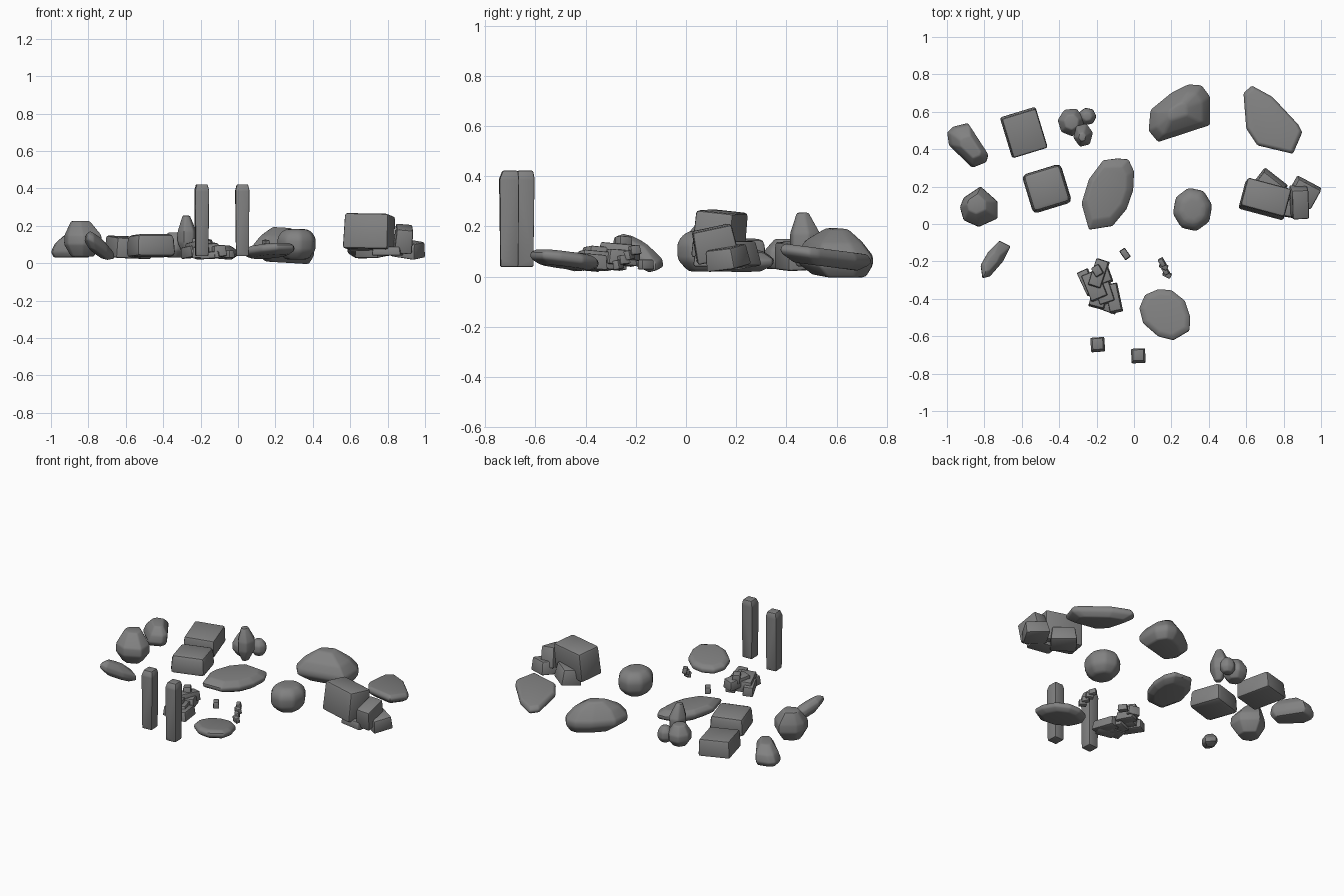
import bpy, bmesh
from math import radians, cos, sin, pi
from mathutils import Matrix, Euler, Vector

if "Cube" in bpy.data.objects:
    bpy.data.objects.remove(bpy.data.objects["Cube"])

stone = bpy.data.materials.new("dark_stone")
stone.diffuse_color = (.22, .22, .22, 1)
stone.use_nodes = True
stone.node_tree.nodes["Principled BSDF"].inputs["Base Color"].default_value = stone.diffuse_color


def finish(name, bm, bevel):
    """Convex hull, merge flat faces, soften edges, smooth shade."""
    geo = bmesh.ops.convex_hull(bm, input=bm.verts[:])
    junk = [v for v in geo['geom_interior'] if isinstance(v, bmesh.types.BMVert)]
    bmesh.ops.delete(bm, geom=list(set(junk)), context='VERTS')
    bmesh.ops.dissolve_limit(bm, angle_limit=radians(8), verts=bm.verts[:], edges=bm.edges[:])
    bmesh.ops.bevel(bm, geom=bm.edges[:], offset=bevel, segments=2, profile=0.5,
                    affect='EDGES', clamp_overlap=True)
    bmesh.ops.recalc_face_normals(bm, faces=bm.faces[:])
    me = bpy.data.meshes.new(name)
    bm.to_mesh(me)
    bm.free()
    me.materials.append(stone)
    ob = bpy.data.objects.new(name, me)
    bpy.context.collection.objects.link(ob)
    bpy.ops.object.select_all(action='DESELECT')
    ob.select_set(True)
    bpy.context.view_layer.objects.active = ob
    bpy.ops.object.shade_smooth_by_angle(angle=radians(30))
    return ob


def boulder(name, outline, layers, tilt=(0, 0), bevel=0.008):
    """Plan outline stacked in layers (z, scale, dx, dy), sheared by tilt."""
    cx = sum(p[0] for p in outline) / len(outline)
    cy = sum(p[1] for p in outline) / len(outline)
    bm = bmesh.new()
    for z, s, dx, dy in layers:
        for x, y in outline:
            ox, oy = (x - cx) * s * 1.01 + dx, (y - cy) * s * 1.01 + dy
            bm.verts.new((cx + ox, cy + oy, z + tilt[0] * ox + tilt[1] * oy))
    return finish(name, bm, bevel)


def ring(cx, cy, rx, ry, n=7, rot=0):
    return [(cx + rx * cos(rot + 2 * pi * i / n), cy + ry * sin(rot + 2 * pi * i / n)) for i in range(n)]


def block(name, loc, size, rot=(0, 0, 0), taper=0.95, bevel=0.01):
    """Chipped box with a slightly smaller top."""
    bm = bmesh.new()
    m = Matrix.Translation(loc) @ Euler([radians(a) for a in rot]).to_matrix().to_4x4()
    for sx in (-.5, .5):
        for sy in (-.5, .5):
            for sz in (-.5, .5):
                t = taper if sz > 0 else 1
                bm.verts.new(m @ Vector((sx * size[0] * t, sy * size[1] * t, sz * size[2])))
    return finish(name, bm, bevel)


# standing pillars
for name, x, y, r in (("left_pillar", -.194, -.645, 4), ("front_pillar", .023, -.705, 2)):
    p = ring(x, y, .051, .053, 4, pi / 4 + radians(r))
    boulder(name, p, [(.038, .92, 0, 0), (.07, 1.03, 0, 0), (.39, 1.03, 0, 0), (.422, .8, 0, .004)], bevel=.006)

# left boulders
boulder("back_left_boulder",
        [(-1, .49), (-.97, .52), (-.89, .54), (-.78, .37), (-.79, .33), (-.865, .30), (-.99, .42)],
        [(.03, .85, 0, 0), (.06, 1, 0, 0), (.105, .9, .01, 0), (.15, .5, .02, -.01)])
boulder("left_boulder",
        [(-.93, .09), (-.91, .14), (-.82, .2), (-.73, .12), (-.73, .03), (-.83, -.015), (-.91, .02)],
        [(.035, .6, 0, 0), (.10, 1, 0, 0), (.15, .98, 0, 0), (.225, .5, -.01, .02)])
boulder("leaning_shard",
        [(-.72, -.09), (-.66, -.12), (-.70, -.2), (-.77, -.28), (-.81, -.29), (-.82, -.22), (-.78, -.15)],
        [(.05, .6, 0, 0), (.08, 1, 0, 0), (.11, .97, 0, 0), (.14, .5, -.01, -.01)], (-.40, -.27), .006)

# square blocks
block("back_square_block", (-.587, .487, .085), (.2, .23, .11), (3, 2, 17), .95, .012)
block("square_block", (-.466, .19, .093), (.22, .22, .12), (-2, 0, 17), .93, .025)

# small pebble group
boulder("pebble_large", ring(-.335, .545, .073, .076, 7, .3),
        [(.03, .6, 0, 0), (.07, 1, 0, 0), (.11, 1, 0, 0), (.165, .55, 0, 0)])
boulder("pebble_small", ring(-.25, .575, .05, .048, 7),
        [(.04, .6, 0, 0), (.07, 1, 0, 0), (.11, .95, 0, 0), (.14, .5, 0, 0)])
boulder("pebble_tall", ring(-.272, .475, .053, .065, 6, .2),
        [(.04, .4, 0, -.01), (.11, 1, 0, 0), (.17, 1, 0, 0), (.255, .4, -.005, -.01)])

# broad flat stones
boulder("middle_flat_stone",
        [(-.165, .34), (-.09, .35), (-.03, .345), (0, .28), (-.005, .18), (-.04, .08),
         (-.115, -.01), (-.24, -.03), (-.28, .11), (-.24, .24)],
        [(.025, .7, 0, 0), (.05, .98, 0, 0), (.075, 1, 0, 0), (.10, .75, -.01, 0)], (-.08, 0))
boulder("front_flat_stone",
        [(.03, -.45), (.06, -.38), (.13, -.35), (.2, -.355), (.27, -.41), (.3, -.5),
         (.295, -.57), (.21, -.62), (.13, -.6), (.05, -.53)],
        [(.035, .75, 0, 0), (.055, 1, 0, 0), (.08, 1, 0, 0), (.095, .8, 0, 0)], (.06, -.11))

# right boulders
boulder("back_boulder",
        [(.08, .50), (.09, .61), (.2, .70), (.29, .745), (.36, .74), (.405, .68), (.405, .53), (.13, .44)],
        [(.003, .7, .02, .01), (.05, 1, 0, 0), (.085, 1, 0, 0), (.14, .75, 0, -.01), (.19, .3, -.01, -.01)],
        (-.06, 0), .012)
boulder("round_boulder", ring(.313, .078, .107, .118, 8, .2),
        [(.02, .6, 0, 0), (.065, .97, 0, 0), (.13, 1, 0, 0), (.165, .82, 0, 0), (.182, .55, 0, 0)], bevel=.015)
boulder("back_right_slab",
        [(.585, .70), (.63, .74), (.74, .68), (.88, .53), (.9, .49), (.85, .375), (.66, .42), (.6, .51)],
        [(.04, .7, 0, 0), (.07, .97, 0, 0), (.09, 1, 0, 0), (.11, .9, 0, 0)], (0, -.13))

# right block group
block("large_block", (.702, .135, .165), (.25, .16, .19), (-6, 1, -15), .97, .014)
block("wedge_behind_block", (.72, .2, .085), (.16, .13, .1), (8, 0, -38), .85)
block("leaning_block", (.885, .115, .13), (.095, .17, .13), (12, 5, 3), .93)
block("right_block", (.91, .165, .075), (.15, .13, .085), (6, 8, -28), .9)
block("low_block", (.80, .09, .065), (.16, .1, .05), (0, 0, -10), .9)

# splintered blocks: x, y, z, length, width, height, angle
splinters = [(-.25, -.31, .06, .14, .065, .06, -65), (-.19, -.265, .10, .16, .075, .06, -108),
             (-.21, -.33, .08, .16, .1, .07, -68), (-.16, -.36, .065, .14, .09, .07, -72),
             (-.11, -.395, .06, .16, .07, .06, -78), (-.19, -.40, .055, .1, .09, .06, -105),
             (-.16, -.26, .075, .12, .06, .06, -70), (-.14, -.43, .045, .11, .08, .035, -20),
             (-.195, -.25, .13, .06, .05, .06, -60)]
for i, (x, y, z, l, w, h, a) in enumerate(splinters):
    block(f"splinter_{i + 1}", (x, y, z), (l, w, h), (4, -5, a), .9, .006)

# tiny chips
block("chip", (-.048, -.16, .048), (.06, .036, .04), (0, 0, -55), .9, .005)
for i in range(4):
    block(f"chip_stack_{i + 1}", (.15 + .009 * i, -.205 - .022 * i, .105 - .019 * i),
          (.047, .028, .037), (10, 5, -60 + 35 * (i % 2)), .9, .004)
